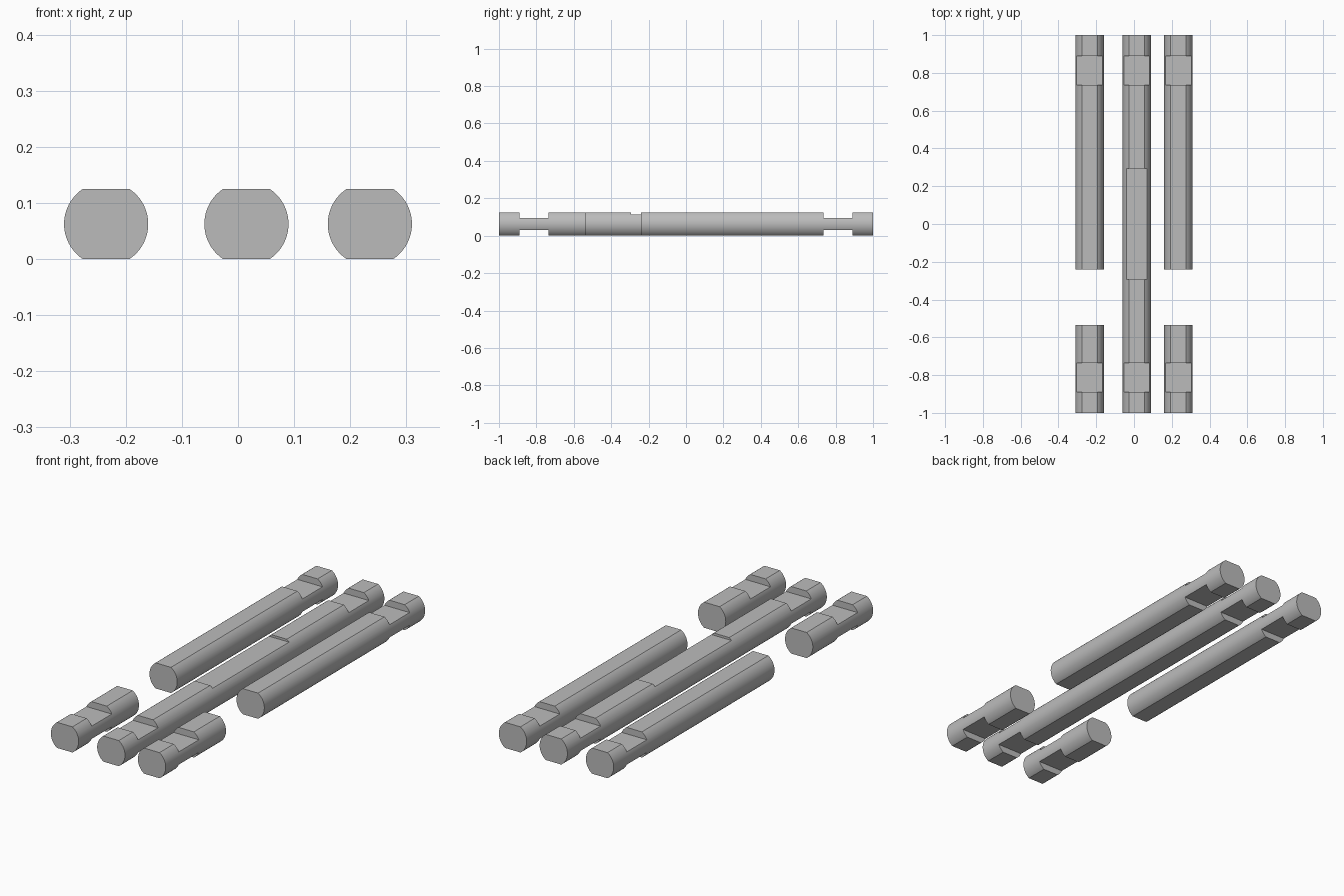
import bpy, bmesh, math

cube = bpy.data.objects.get("Cube")
if cube:
    bpy.data.objects.remove(cube, do_unlink=True)

RADIUS, HALF = 0.075, 0.0625     # round bar with flats on top and bottom
NECK_HALF = 0.031                # half thickness at the end notches
NOTCH_IN, NOTCH_OUT = 0.735, 0.89

steel = bpy.data.materials.new("grey steel")
steel.use_nodes = True
grey = (0.5, 0.5, 0.5, 1)
steel.diffuse_color = grey
steel.node_tree.nodes["Principled BSDF"].inputs["Base Color"].default_value = grey


def add_object(name, bm):
    bmesh.ops.recalc_face_normals(bm, faces=bm.faces)
    mesh = bpy.data.meshes.new(name)
    bm.to_mesh(mesh)
    bm.free()
    mesh.materials.append(steel)
    obj = bpy.data.objects.new(name, mesh)
    bpy.context.collection.objects.link(obj)
    return obj


def box(x, y0, y1, z0, z1):
    bm = bmesh.new()
    bmesh.ops.create_cube(bm, size=1)
    bmesh.ops.scale(bm, vec=(0.3, y1 - y0, z1 - z0), verts=bm.verts)
    bmesh.ops.translate(bm, vec=(x, (y0 + y1) / 2, (z0 + z1) / 2), verts=bm.verts)
    obj = add_object("notch_cutter", bm)
    obj.hide_render = True
    return obj


def bar(name, x, y0, y1, cuts):
    """Extrude the flattened round profile, then cut each (y0, y1, z0, z1) notch."""
    bm = bmesh.new()
    edge = math.asin(HALF / RADIUS)
    steps = 24
    ring = []
    for side in (0, math.pi):
        for i in range(steps + 1):
            a = side - edge + 2 * edge * i / steps
            ring.append(bm.verts.new((x + RADIUS * math.cos(a), y0, HALF + RADIUS * math.sin(a))))
    face = bm.faces.new(ring)
    new = bmesh.ops.extrude_face_region(bm, geom=[face], use_keep_orig=True)["geom"]
    moved = [v for v in new if isinstance(v, bmesh.types.BMVert)]
    bmesh.ops.translate(bm, vec=(0, y1 - y0, 0), verts=moved)
    obj = add_object(name, bm)

    bpy.ops.object.select_all(action="DESELECT")
    obj.select_set(True)
    bpy.context.view_layer.objects.active = obj
    for cut in cuts:
        cutter = box(x, *cut)
        mod = obj.modifiers.new("notch", "BOOLEAN")
        mod.operation, mod.solver, mod.object = "DIFFERENCE", "EXACT", cutter
        bpy.ops.object.modifier_apply(modifier=mod.name)
        bpy.data.objects.remove(cutter, do_unlink=True)
    bpy.ops.object.shade_smooth_by_angle(angle=math.radians(20))


# Paired notches above and below, near each end
def neck(y0, y1):
    return [(y0, y1, HALF + NECK_HALF, 0.2), (y0, y1, -0.1, HALF - NECK_HALF)]


back_neck = neck(NOTCH_IN, NOTCH_OUT)
front_neck = neck(-NOTCH_OUT, -NOTCH_IN)

# Side bars, each split into a long back piece and a short front piece
for side, x in (("left", 0.235), ("right", -0.235)):
    bar(side + "_back_bar", x, -0.24, 1, back_neck)
    bar(side + "_front_bar", x, -1, -0.535, front_neck)

# Middle bar with a shallow recess along the top
bar("middle_bar", 0.015, -1, 1, back_neck + front_neck + [(-0.295, 0.295, 0.114, 0.2)])
